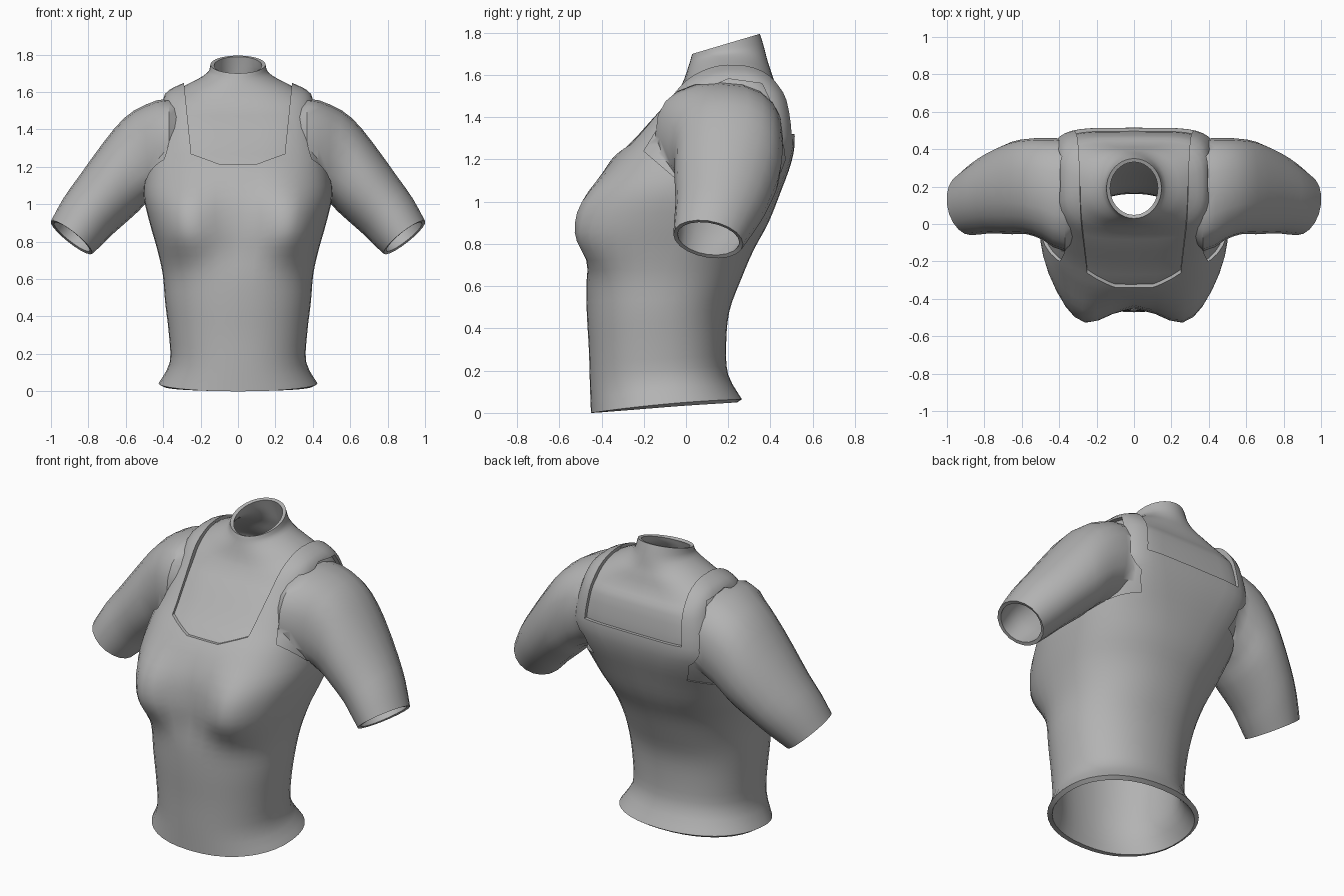
import bpy, bmesh, math

if "Cube" in bpy.data.objects:
    bpy.data.objects.remove(bpy.data.objects["Cube"])

fabric = bpy.data.materials.new("grey fabric")
fabric.diffuse_color = (0.45, 0.45, 0.45, 1)
fabric.use_nodes = True
fabric.node_tree.nodes["Principled BSDF"].inputs["Base Color"].default_value = fabric.diffuse_color

# torso rings: front y, front z, back y, back z, half width, side lift, front exponent, back exponent
TORSO = [
    (-0.45, 0.00, 0.265, 0.065, 0.425, 0.01, 2.2, 2.2),
    (-0.455, 0.13, 0.20, 0.18, 0.365, 0, 2.2, 2.2),
    (-0.46, 0.30, 0.19, 0.32, 0.37, 0, 2.2, 2.2),
    (-0.47, 0.48, 0.205, 0.48, 0.39, 0, 2.2, 2.2),
    (-0.47, 0.63, 0.26, 0.63, 0.403, 0, 2.3, 2.2),
    (-0.45, 0.77, 0.32, 0.77, 0.435, 0, 2.5, 2.2),
    (-0.44, 0.90, 0.39, 0.90, 0.472, 0, 2.7, 2.4),
    (-0.42, 1.05, 0.45, 1.05, 0.505, 0, 2.6, 2.8),
    (-0.36, 1.19, 0.50, 1.19, 0.49, 0, 2.6, 3.8),
    (-0.25, 1.31, 0.515, 1.31, 0.46, 0, 2.9, 5.0),
    (-0.13, 1.45, 0.49, 1.48, 0.42, 0.01, 3.2, 5.0),
    (-0.06, 1.54, 0.45, 1.56, 0.39, 0.04, 2.9, 4.0),
    (-0.02, 1.60, 0.42, 1.62, 0.31, 0.03, 2.3, 2.8),
    (0.005, 1.645, 0.395, 1.665, 0.22, 0.02, 2.0, 2.2),
    (0.02, 1.675, 0.375, 1.72, 0.162, 0.01, 2.0, 2.0),
    (0.03, 1.70, 0.35, 1.795, 0.147, 0, 2.0, 2.0),
]
# sleeve rings: top x, top z, underside x, underside z, front y, back y, forward twist, squareness
SLEEVE = [
    (0.25, 1.51, 0.25, 1.14, -0.03, 0.42, 0, 2.2),
    (0.37, 1.565, 0.37, 1.07, -0.145, 0.455, 0, 2.4),
    (0.50, 1.53, 0.475, 1.02, -0.085, 0.46, 0, 2.4),
    (0.61, 1.46, 0.53, 0.965, -0.055, 0.455, 0, 2.3),
    (0.72, 1.33, 0.585, 0.915, -0.055, 0.44, 0, 2.1),
    (0.85, 1.15, 0.67, 0.84, -0.05, 0.385, 0.01, 2),
    (0.935, 1.03, 0.725, 0.785, -0.055, 0.33, 0.02, 2),
    (1.00, 0.91, 0.78, 0.735, -0.06, 0.27, 0.03, 2),
]


def refine(rows, steps):
    """Smoothly interpolate extra rings between the given ones."""
    out = []
    for i in range(len(rows) - 1):
        a, b, c, d = (rows[max(i - 1, 0)], rows[i], rows[i + 1], rows[min(i + 2, len(rows) - 1)])
        for s in range(steps):
            t = s / steps
            out.append(tuple(q + 0.5 * t * (r - p + t * (2 * p - 5 * q + 4 * r - u + t * (3 * (q - r) + u - p)))
                             for p, q, r, u in zip(a, b, c, d)))
    return out + [rows[-1]]


def spow(v, e):
    return math.copysign(abs(v) ** e, v)


def bust(x, z):
    dz = abs(z - 0.88) / (0.17 if z < 0.88 else 0.22)
    dx = (abs(x) - 0.285) / 0.165
    return 0.122 * math.exp(-dx * dx - dz ** 2.6)


def torso_ring(row, inset, n=40):
    yf, zf, yb, zb, w, lift, nf, nb = row
    inset *= min(1, max(0, (1.69 - zf) / 0.12))  # fades out towards the collar
    pts = []
    for i in range(n):
        a = math.tau * i / n
        c, s = math.cos(a), math.sin(a)
        e = 2 / (nf if s < 0 else nb)
        x, k = w * spow(c, e), spow(s, e)
        y = (yf + yb) / 2 + k * (yb - yf) / 2
        z = (zf + zb) / 2 + k * (zb - zf) / 2 + lift * (1 - k * k)
        if s < 0:
            y -= bust(x, z) * min(1, -s * 2)
        pts.append((x * (1 - inset / w), y - k * inset, z - inset * min(1, lift / 0.03)))
    return pts


def sleeve_ring(row, side, n=20):
    tx, tz, ux, uz, yf, yb, twist, q = row
    pts = []
    for i in range(n):
        a = math.tau * i / n
        c, s = spow(math.cos(a), 2 / q), spow(math.sin(a), 2 / q)
        pts.append((side * ((tx + ux) / 2 + c * (tx - ux) / 2 + 0.63 * twist * s),
                    (yf + yb) / 2 + s * (yb - yf) / 2,
                    (tz + uz) / 2 + c * (tz - uz) / 2 - 0.77 * twist * s))
    return pts


def finish(bm, name):
    bmesh.ops.recalc_face_normals(bm, faces=bm.faces)
    me = bpy.data.meshes.new(name)
    bm.to_mesh(me)
    bm.free()
    ob = bpy.data.objects.new(name, me)
    bpy.context.collection.objects.link(ob)
    me.materials.append(fabric)
    return ob


def loft(name, rings, caps):
    bm = bmesh.new()
    vs = [[bm.verts.new(p) for p in r] for r in rings]
    n = len(rings[0])
    for a, b in zip(vs, vs[1:]):
        for i in range(n):
            bm.faces.new((a[i], a[(i + 1) % n], b[(i + 1) % n], b[i]))
    if caps:
        bm.faces.new(vs[0])
        bm.faces.new(vs[-1])
    return finish(bm, name)


def prism(name, outline, start, end):
    """Closed prism between two copies of an outline."""
    return loft(name, [[start(p) for p in outline], [end(p) for p in outline]], True)


def activate(ob):
    bpy.ops.object.select_all(action='DESELECT')
    bpy.context.view_layer.objects.active = ob
    ob.select_set(True)


def apply(ob, kind, **settings):
    activate(ob)
    m = ob.modifiers.new(kind.lower(), kind)
    for k, v in settings.items():
        setattr(m, k, v)
    bpy.ops.object.modifier_apply(modifier=m.name)


def combine(ob, other, operation):
    apply(ob, 'BOOLEAN', operation=operation, object=other, solver='EXACT')
    bpy.data.objects.remove(other)


def smooth(ob, angle):
    activate(ob)
    bpy.ops.object.shade_smooth_by_angle(angle=math.radians(angle))


# vest: full torso shell up to the shoulders
rows = refine(TORSO[:14], 3)
vest = loft("vest", [torso_ring(r, 0) for r in rows], False)
apply(vest, 'SOLIDIFY', thickness=0.028, offset=-1)

# square neckline, front and back
front = [(-0.25, 1.27), (-0.10, 1.215), (0.10, 1.215), (0.25, 1.27), (0.29, 1.66), (0.29, 2), (-0.29, 2), (-0.29, 1.66)]
back = [(-0.32, 1.32), (0.32, 1.32), (0.29, 1.66), (0.29, 2), (-0.29, 2), (-0.29, 1.66)]
combine(vest, prism("neck_cut", front, lambda p: (p[0], -1, p[1]), lambda p: (p[0], 0.22, p[1])), 'DIFFERENCE')
combine(vest, prism("nape_cut", back, lambda p: (p[0], 0.2, p[1]), lambda p: (p[0], 1, p[1])), 'DIFFERENCE')

# armholes
hole = [(-0.20, 1.24), (-0.07, 1.45), (0.06, 1.52), (0.20, 1.582), (0.36, 1.56), (0.445, 1.38), (0.47, 1.2),
        (0.43, 1.09), (0.30, 1.05), (0.06, 1.06), (-0.06, 1.12)]
for side in (-1, 1):
    combine(vest, prism("arm_cut", hole, lambda p: (side * 0.2, *p), lambda p: (side * 1, *p)), 'DIFFERENCE')
smooth(vest, 40)

# undershirt: upper torso with collar, joined to both sleeves
rows = refine(TORSO[6:], 3)[2:]
shirt = loft("undershirt", [torso_ring(r, 0.018) for r in rows], True)
for side in (-1, 1):
    sleeve = loft("sleeve", [sleeve_ring(r, side) for r in refine(SLEEVE, 2)], True)
    combine(shirt, sleeve, 'UNION')

# open the waist, collar and cuffs
bm = bmesh.new()
bm.from_mesh(shirt.data)
ends = sorted(bm.faces, key=lambda f: f.calc_area())[-4:]
bmesh.ops.delete(bm, geom=ends, context='FACES')
bm.to_mesh(shirt.data)
bm.free()
apply(shirt, 'SOLIDIFY', thickness=0.02, offset=-1)
smooth(shirt, 50)
